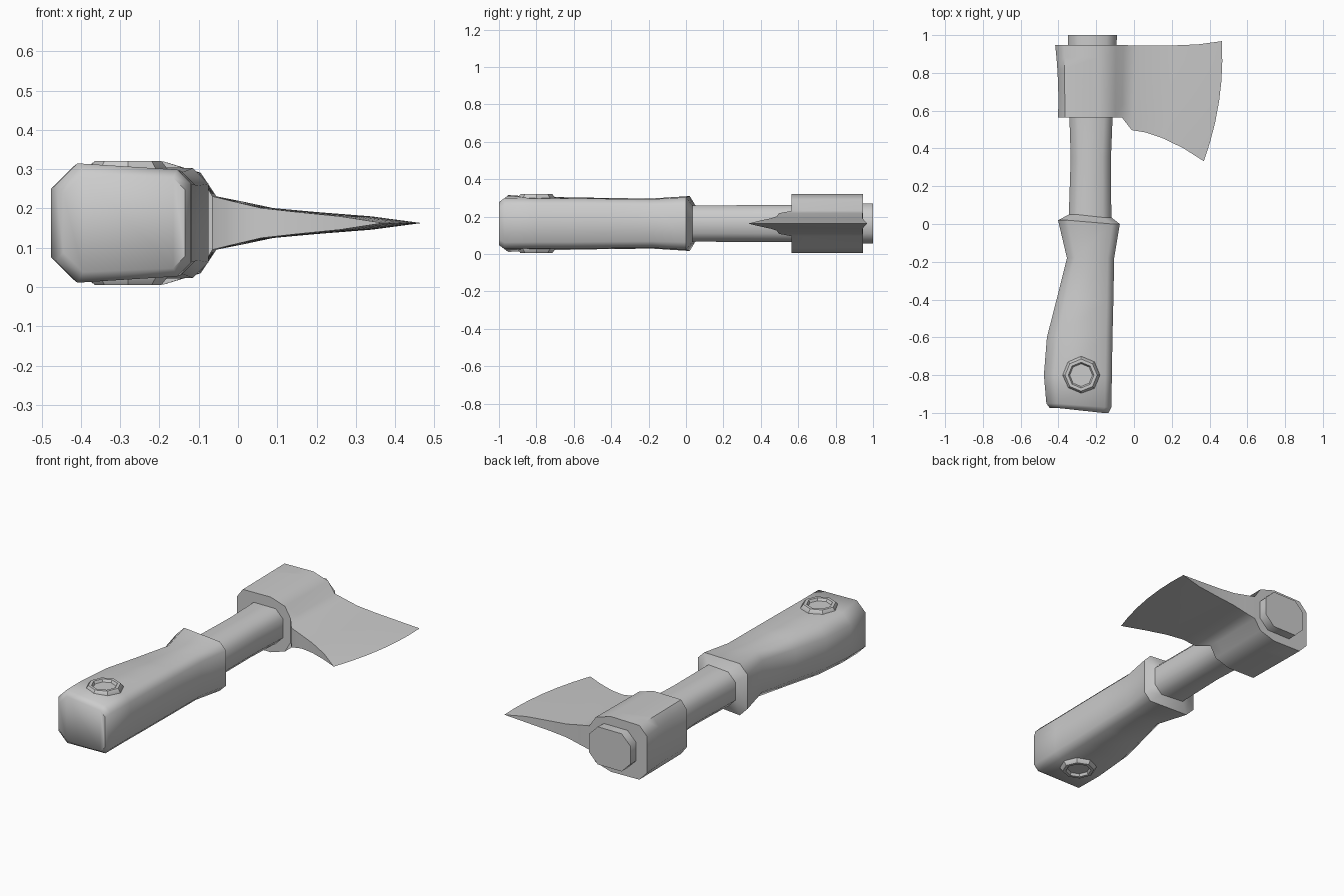
import bpy, bmesh
from math import cos, sin, pi, radians

if "Cube" in bpy.data.objects:
    bpy.data.objects.remove(bpy.data.objects["Cube"])

ZC = 0.163  # mid height of the axe, everything mirrors about it


def finish(name, bm, angle=50):
    bmesh.ops.remove_doubles(bm, verts=bm.verts, dist=1e-5)
    bmesh.ops.recalc_face_normals(bm, faces=bm.faces)
    mesh = bpy.data.meshes.new(name)
    bm.to_mesh(mesh)
    bm.free()
    obj = bpy.data.objects.new(name, mesh)
    bpy.context.collection.objects.link(obj)
    bpy.ops.object.select_all(action='DESELECT')
    obj.select_set(True)
    bpy.context.view_layer.objects.active = obj
    bpy.ops.object.shade_smooth_by_angle(angle=radians(angle))
    return obj


def loft(name, halves):
    """Skin sections given as upper halves (x, y, height over ZC); mirrored in z."""
    bm = bmesh.new()
    rings = []
    for half in halves:
        up = [bm.verts.new((x, y, ZC + h)) for x, y, h in half]
        low = [bm.verts.new((x, y, ZC - h)) for x, y, h in half]
        rings.append((up, low))
    n = len(halves[0])
    for (u0, l0), (u1, l1) in zip(rings, rings[1:]):
        r0, r1 = u0 + l0[::-1], u1 + l1[::-1]
        for i in range(2 * n):
            j = (i + 1) % (2 * n)
            bm.faces.new((r0[i], r0[j], r1[j], r1[i]))
    for up, low in (rings[0], rings[-1]):
        for i in range(n - 1):
            bm.faces.new((up[i], up[i + 1], low[i + 1], low[i]))
    bmesh.ops.dissolve_degenerate(bm, edges=bm.edges, dist=1e-5)
    return finish(name, bm)


# Handle: y left, y right, x left, x right, half height left, right, chamfer left, right
stations = [
    (-0.975, -1.00, -0.445, -0.135, 0.125, 0.115, 0.05, 0.03),
    (-0.95, -0.97, -0.464, -0.12, 0.152, 0.136, 0.055, 0.035),
    (-0.80, -0.80, -0.477, -0.117, 0.142, 0.134, 0.055, 0.035),
    (-0.60, -0.60, -0.461, -0.114, 0.140, 0.134, 0.055, 0.035),
    (-0.40, -0.40, -0.410, -0.109, 0.136, 0.132, 0.05, 0.035),
    (-0.18, -0.18, -0.355, -0.105, 0.134, 0.130, 0.045, 0.035),
    (0.02, 0.00, -0.402, -0.075, 0.147, 0.140, 0.05, 0.04),
    (0.05, 0.035, -0.345, -0.12, 0.097, 0.097, 0.045, 0.045),
    (0.35, 0.35, -0.335, -0.122, 0.098, 0.098, 0.045, 0.045),
    (0.57, 0.57, -0.342, -0.113, 0.099, 0.099, 0.045, 0.045),
    (1.00, 1.00, -0.350, -0.090, 0.107, 0.107, 0.055, 0.055),
]
loft("handle", [
    [(xl, yl, hl - cl), (xl + cl, yl, hl), (xr - cr, yr, hr), (xr, yr, hr - cr)]
    for yl, yr, xl, xr, hl, hr, cl, cr in stations])

# Axe head columns: lower x, lower y, upper x, upper y, half thickness, bulge
columns = [
    (-0.402, 0.565, -0.417, 0.947, 0.105, 0.007),
    (-0.365, 0.565, -0.370, 0.947, 0.154, 0),
    (-0.190, 0.565, -0.190, 0.947, 0.157, 0),
    (-0.100, 0.565, -0.095, 0.947, 0.128, 0),
    (-0.065, 0.565, -0.055, 0.947, 0.068, 0),
    (-0.012, 0.497, 0.010, 0.945, 0.055, 0),
    (0.060, 0.485, 0.090, 0.944, 0.038, 0.005),
    (0.150, 0.455, 0.200, 0.945, 0.028, 0.012),
    (0.260, 0.402, 0.340, 0.951, 0.017, 0.022),
    (0.370, 0.332, 0.465, 0.968, 0.0, 0.033),
]
rows = 6
sections = []
for k in range(rows + 1):
    t = k / rows
    sections.append([
        (x0 + (x1 - x0) * t + b * 4 * t * (1 - t), y0 + (y1 - y0) * t, h)
        for x0, y0, x1, y1, h, b in columns])
loft("axe_head", sections)

# Octagonal eyelets on both faces of the grip
profile = [(0.100, 0.115), (0.100, 0.138), (0.085, 0.158), (0.068, 0.158), (0.060, 0.144)]
for side, label in ((1, "top"), (-1, "bottom")):
    bm = bmesh.new()
    loops = [[bm.verts.new((-0.28 + r * cos(i * pi / 4), -0.80 + r * sin(i * pi / 4), ZC + side * h))
              for i in range(8)] for r, h in profile]
    for a, b in zip(loops, loops[1:]):
        for i in range(8):
            j = (i + 1) % 8
            bm.faces.new((a[i], a[j], b[j], b[i]))
    bm.faces.new(loops[0])
    bm.faces.new(loops[-1])
    finish("eyelet_" + label, bm, 35)
